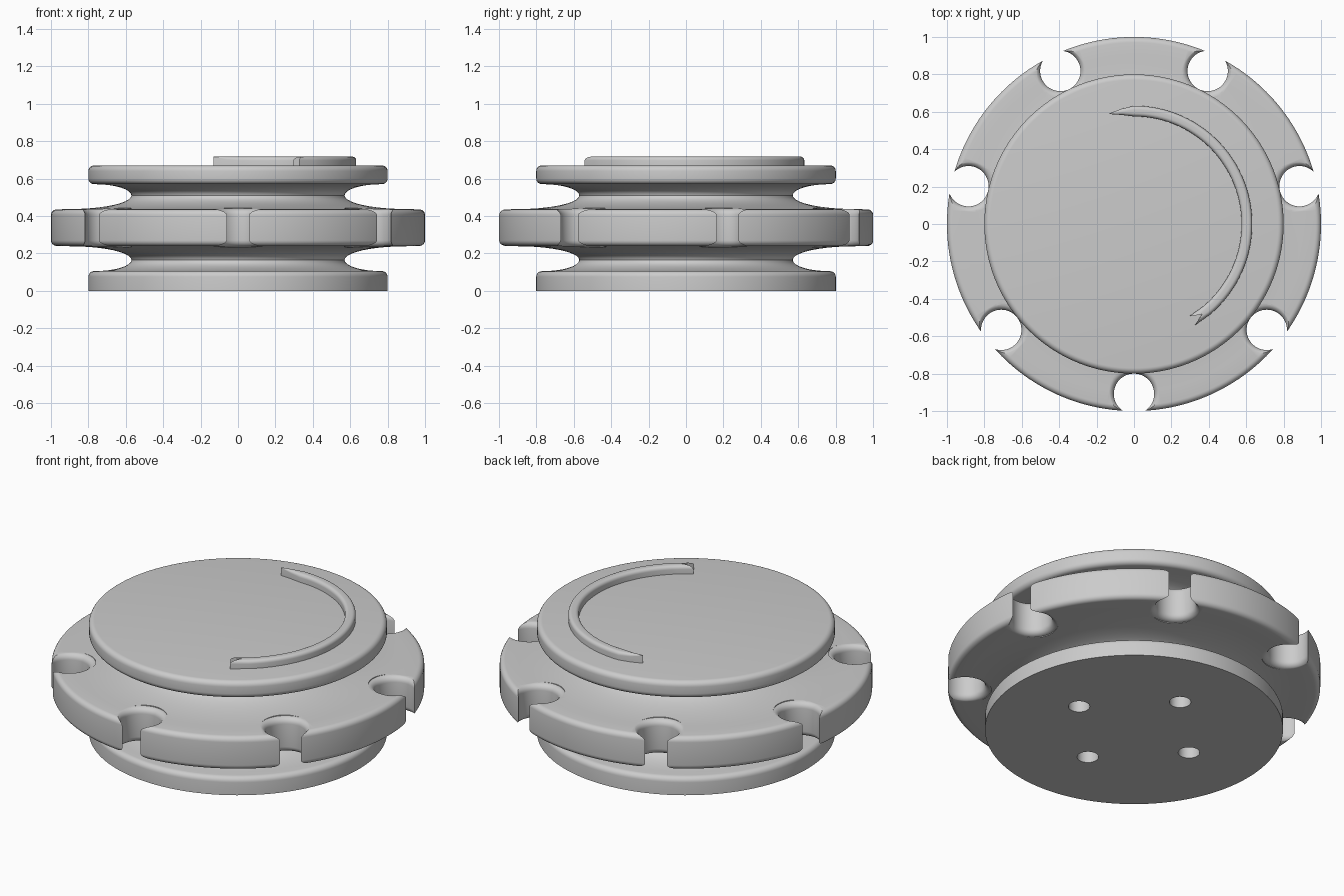
import bpy, bmesh
from math import sin, cos, pi, radians

if "Cube" in bpy.data.objects:
    bpy.data.objects.remove(bpy.data.objects["Cube"], do_unlink=True)

MID = 0.3375      # height of the middle of the notched ring
SEGMENTS = 168

grey = bpy.data.materials.new("plain grey")
grey.use_nodes = True
colour = (0.6, 0.6, 0.6, 1)
grey.diffuse_color = colour
grey.node_tree.nodes["Principled BSDF"].inputs["Base Color"].default_value = colour


def arc(cx, cz, rx, rz, start, end, steps=6):
    """Points (radius, height) along part of an ellipse, in degrees."""
    angles = [radians(start + (end - start) * i / steps) for i in range(steps + 1)]
    return [(cx + rx * cos(a), cz + rz * sin(a)) for a in angles]


def flip(points):
    """Mirror a profile about the middle of the ring."""
    return [(r, 2 * MID - z) for r, z in reversed(points)]


def add_object(name, bm):
    bmesh.ops.recalc_face_normals(bm, faces=bm.faces)
    mesh = bpy.data.meshes.new(name)
    bm.to_mesh(mesh)
    bm.free()
    mesh.materials.append(grey)
    obj = bpy.data.objects.new(name, mesh)
    bpy.context.collection.objects.link(obj)
    return obj


def lathe(bm, profile, x=0, y=0, segments=SEGMENTS):
    """Closed solid turned about a vertical axis, with flat caps."""
    rings = [[bm.verts.new((x + r * cos(2 * pi * i / segments),
                            y + r * sin(2 * pi * i / segments), z))
              for i in range(segments)] for r, z in profile]
    for low, high in zip(rings, rings[1:]):
        for i in range(segments):
            j = (i + 1) % segments
            bm.faces.new((low[i], low[j], high[j], high[i]))
    bm.faces.new(rings[0][::-1])
    bm.faces.new(rings[-1])


def smooth(obj):
    bpy.ops.object.select_all(action="DESELECT")
    obj.select_set(True)
    bpy.context.view_layer.objects.active = obj
    bpy.ops.object.shade_smooth_by_angle(angle=radians(32))


# Body: base lip, groove, ring, groove and top lip in one turned profile
lip_edge = arc(0.77, 0.075, 0.03, 0.03, 0, 90)
groove = arc(0.77, 0.165, 0.2, 0.06, 270, 180, 8) + arc(0.9, 0.165, 0.33, 0.073, 180, 90, 10)[1:]
ring_edge = arc(0.97, 0.27, 0.03, 0.03, -90, 0)
lower = [(0.8, 0)] + lip_edge + groove[1:] + ring_edge
upper = flip(lip_edge + groove[1:] + ring_edge) + arc(0.77, 0.64, 0.03, 0.03, 0, 90)
bm = bmesh.new()
lathe(bm, lower + upper)
body = add_object("body", bm)

# Cutters: seven flared notches around the ring, four round holes underneath
flare = [(0.142, 0.2)] + arc(0.142, 0.27, 0.034, 0.034, 270, 180)
bm = bmesh.new()
for k in range(7):
    a = -pi / 2 + 2 * pi * k / 7
    lathe(bm, flare + flip(flare), 0.908 * cos(a), 0.908 * sin(a), 48)
for k in range(4):
    a = pi / 2 * k
    lathe(bm, [(0.058, -0.05), (0.058, 0.12)], 0.385 * cos(a), 0.385 * sin(a), 32)
cutter = add_object("notch_cutter", bm)
cutter.hide_render = True

cut = body.modifiers.new("notches", "BOOLEAN")
cut.operation = "DIFFERENCE"
cut.solver = "EXACT"
cut.object = cutter
bpy.context.view_layer.objects.active = body
bpy.ops.object.modifier_apply(modifier=cut.name)
bpy.data.objects.remove(cutter, do_unlink=True)
smooth(body)

# Raised arrow: rounded bar swept along an arc, pointed head and forked tail
BOTTOM, TOP = 0.665, 0.717


def section(bm, angle, inner, outer, fork=0):
    """Cross-section of the arrow; fork pulls its middle back along the arc."""
    width = outer - inner
    f = min(0.02, 0.45 * width)
    left = [(inner, BOTTOM)] + arc(inner + f, TOP - f, f, f, 180, 90, 5)
    right = arc(outer - f, TOP - f, f, f, 90, 0, 5) + [(outer, BOTTOM)]
    middle = (inner + outer) / 2
    verts = []
    for r, z in left + [(middle, TOP)] + right + [(middle, BOTTOM)]:
        a = radians(angle + fork * (1 - abs(r - middle) / (width / 2)))
        verts.append(bm.verts.new((r * cos(a), r * sin(a), z)))
    return verts


bm = bmesh.new()
sections = [section(bm, 102.5, 0.602, 0.606), section(bm, 96, 0.586, 0.620)]
sections += [section(bm, 90 - 140 * i / 56, 0.575, 0.632) for i in range(57)]
sections.append(section(bm, -59, 0.575, 0.632, fork=6))
for a, b in zip(sections, sections[1:]):
    for i in range(len(a)):
        j = (i + 1) % len(a)
        bm.faces.new((a[i], a[j], b[j], b[i]))
for end in (sections[0], sections[-1]):
    cap = end[:]
    half = len(cap) // 2 - 1          # index of the top middle vertex
    bm.faces.new(cap[:half + 1] + [cap[-1]])
    bm.faces.new(cap[half:])
arrow = add_object("raised_arrow", bm)
smooth(arrow)
